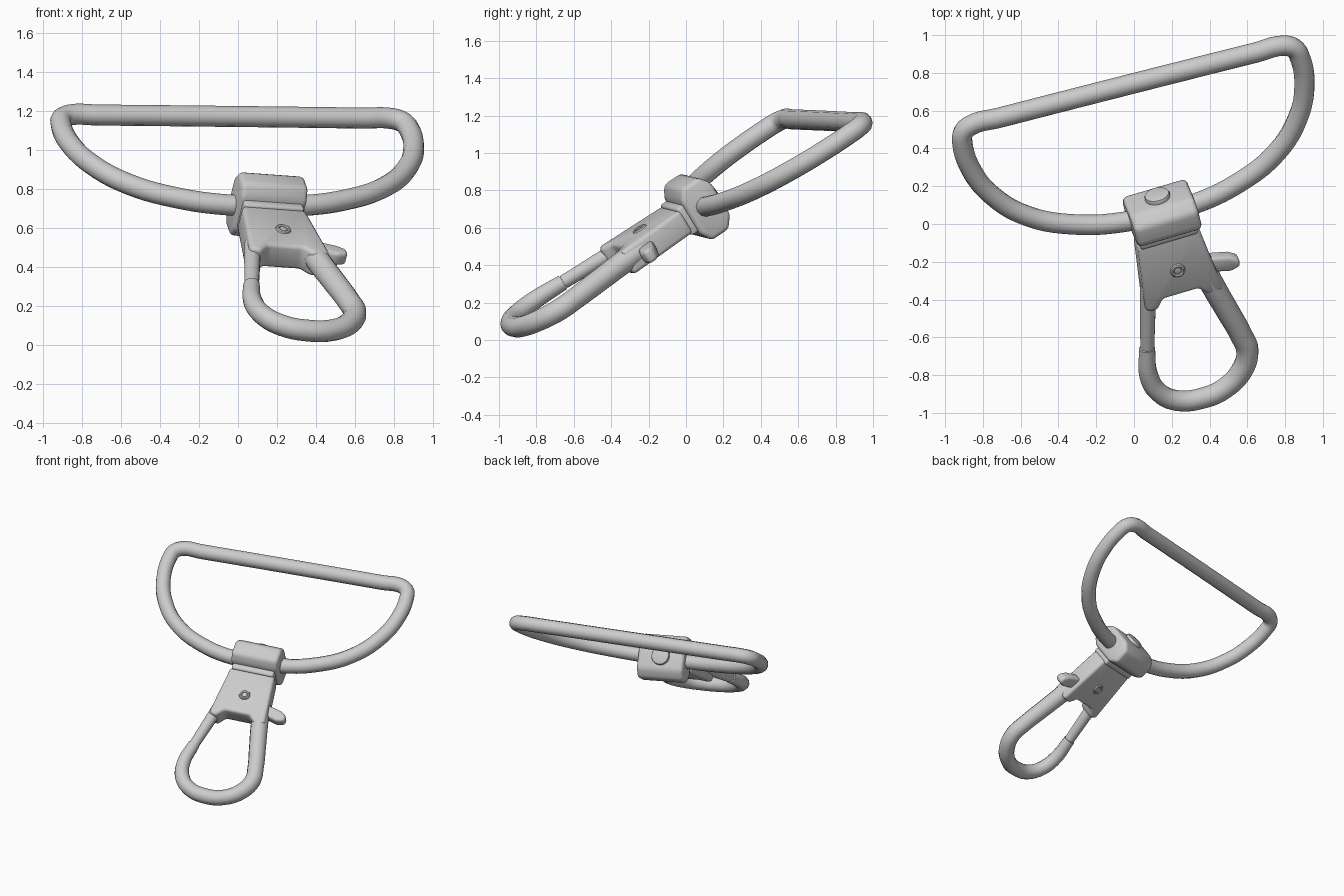
import bpy, bmesh, math
from mathutils import Matrix, Vector

if "Cube" in bpy.data.objects:
    bpy.data.objects.remove(bpy.data.objects["Cube"])

# Tilted frame of the whole clip: u across, v from hook to ring bar, w out of the front
n = Vector((0.144, -0.528, 0.837)).normalized()
u = Vector((0.969, 0.2466, -0.0116))
u = (u - n * u.dot(n)).normalized()
v = n.cross(u)
RING = Matrix.Translation((0.15, 0.06, 0.714)) @ Matrix((u, v, n)).transposed().to_4x4()
CLIP = RING @ Matrix.Rotation(math.radians(4), 4, 'Y')   # slight swivel


def finish(ob, name, mat, bevel=0.0, segs=3, angle=40):
    ob.name = name
    ob.matrix_world = mat
    if bevel:
        m = ob.modifiers.new("Bevel", 'BEVEL')
        m.width, m.segments = bevel, segs
        m.limit_method, m.angle_limit = 'ANGLE', math.radians(25)
    bpy.ops.object.select_all(action='DESELECT')
    ob.select_set(True)
    bpy.context.view_layer.objects.active = ob
    bpy.ops.object.convert(target='MESH')
    bpy.ops.object.shade_smooth_by_angle(angle=math.radians(angle))
    return ob


def tube(name, pts, mat, radius, closed=False):
    """Swept round bar; each point is (u, v) or (u, v, w, radius)."""
    cu = bpy.data.curves.new(name, 'CURVE')
    cu.dimensions = '3D'
    cu.bevel_depth, cu.bevel_resolution = 1.0, 4
    cu.resolution_u, cu.use_fill_caps = 5, True
    sp = cu.splines.new('BEZIER')
    sp.bezier_points.add(len(pts) - 1)
    sp.use_cyclic_u = closed
    for bp, p in zip(sp.bezier_points, pts):
        bp.co = (p[0], p[1], p[2] if len(p) > 2 else 0)
        bp.radius = p[3] if len(p) > 3 else radius
        bp.handle_left_type = bp.handle_right_type = 'AUTO'
    ob = bpy.data.objects.new(name, cu)
    bpy.context.collection.objects.link(ob)
    return finish(ob, name, mat)


def prism(name, outline, w0, w1, mat, bevel, segs=3):
    bm = bmesh.new()
    f = bm.faces.new([bm.verts.new((a, b, w0)) for a, b in outline])
    ext = bmesh.ops.extrude_face_region(bm, geom=[f])
    bmesh.ops.translate(bm, vec=(0, 0, w1 - w0),
                        verts=[e for e in ext['geom'] if isinstance(e, bmesh.types.BMVert)])
    bmesh.ops.recalc_face_normals(bm, faces=bm.faces)
    me = bpy.data.meshes.new(name)
    bm.to_mesh(me)
    bm.free()
    ob = bpy.data.objects.new(name, me)
    bpy.context.collection.objects.link(ob)
    return finish(ob, name, mat, bevel, segs)


def disc(name, loc, r, depth, mat, bevel, axis=None):
    bpy.ops.mesh.primitive_cylinder_add(vertices=20, radius=r, depth=depth)
    ob = bpy.context.object
    rot = Matrix.Rotation(math.pi / 2, 4, 'X') if axis == 'V' else Matrix()
    return finish(ob, name, mat @ Matrix.Translation(loc) @ rot, bevel, 2)


# D-shaped ring: half outline mirrored across its middle
half = [(0.19, 0.003), (0.45, 0.065), (0.68, 0.19), (0.835, 0.37), (0.91, 0.56),
        (0.921, 0.745), (0.905, 0.80), (0.855, 0.834), (0.7, 0.836)]
mid = -0.018
ring = [(mid, 0)] + [(mid + a, b) for a, b in half] + [(mid - a, b) for a, b in reversed(half)]
tube("d_ring", ring, RING, 0.054, closed=True)

# Collar block holding the ring: chamfered profile in v-w, swept across u
ACROSS = CLIP @ Matrix(((0, 0, 1, 0), (1, 0, 0, 0), (0, 1, 0, 0), (0, 0, 0, 1)))
prof = [(-0.1, -0.10), (-0.06, -0.165), (0.05, -0.165), (0.1, -0.10),
        (0.1, 0.10), (0.05, 0.165), (-0.06, 0.165), (-0.1, 0.10)]
prism("collar", prof, -0.18, 0.175, ACROSS, 0.025)
disc("swivel_post_head", (-0.005, 0.1, 0), 0.068, 0.05, CLIP, 0.012, 'V')

# Neck lip and hook body with notched lower edge
prism("neck", [(-0.165, -0.14), (0.155, -0.14), (0.155, -0.08), (-0.165, -0.08)],
      -0.085, 0.085, CLIP, 0.015)
prism("hook_body", [(-0.175, -0.125), (-0.215, -0.53), (-0.155, -0.545), (-0.11, -0.485),
                    (0.085, -0.485), (0.13, -0.54), (0.215, -0.53), (0.165, -0.125)],
      -0.072, 0.072, CLIP, 0.022)

# Rivets on both faces: rim with a small centre pin
for side, s in (("front", 1), ("back", -1)):
    bpy.ops.mesh.primitive_torus_add(major_segments=20, minor_segments=8,
                                     major_radius=0.03, minor_radius=0.011)
    finish(bpy.context.object, side + "_rivet_rim",
           CLIP @ Matrix.Translation((0, -0.332, 0.072 * s)))
    disc(side + "_rivet_pin", (0, -0.332, 0.07 * s), 0.02, 0.016, CLIP, 0.004)

# Hook loop, thicker on the fixed arm
hook = [(0.13, -0.33, 0, .06), (0.168, -0.531, 0, .064), (0.213, -0.717, 0, .062),
        (0.25, -0.876, 0, .06), (0.262, -0.985, 0, .06), (0.207, -1.096, 0, .058),
        (0.098, -1.172, 0, .056), (-0.025, -1.192, 0, .056), (-0.165, -1.16, 0, .055),
        (-0.25, -1.074, 0, .053), (-0.278, -0.955, 0, .05), (-0.252, -0.79, 0, .043)]
tube("hook_loop", [(a, b, c + 0.01, r) for a, b, c, r in hook], CLIP, 0.06)

# Spring gate arm and its thumb lever
tube("gate_arm", [(-0.165, -0.40, 0.01, .045), (-0.2, -0.56, 0.01, .042),
                  (-0.25, -0.787, 0.01, .038)], CLIP, 0.04)
prism("thumb_lever", [(0.12, -0.33), (0.12, -0.42), (0.28, -0.465), (0.335, -0.45),
                      (0.335, -0.405), (0.29, -0.375)], -0.045, 0.03, CLIP, 0.018)
